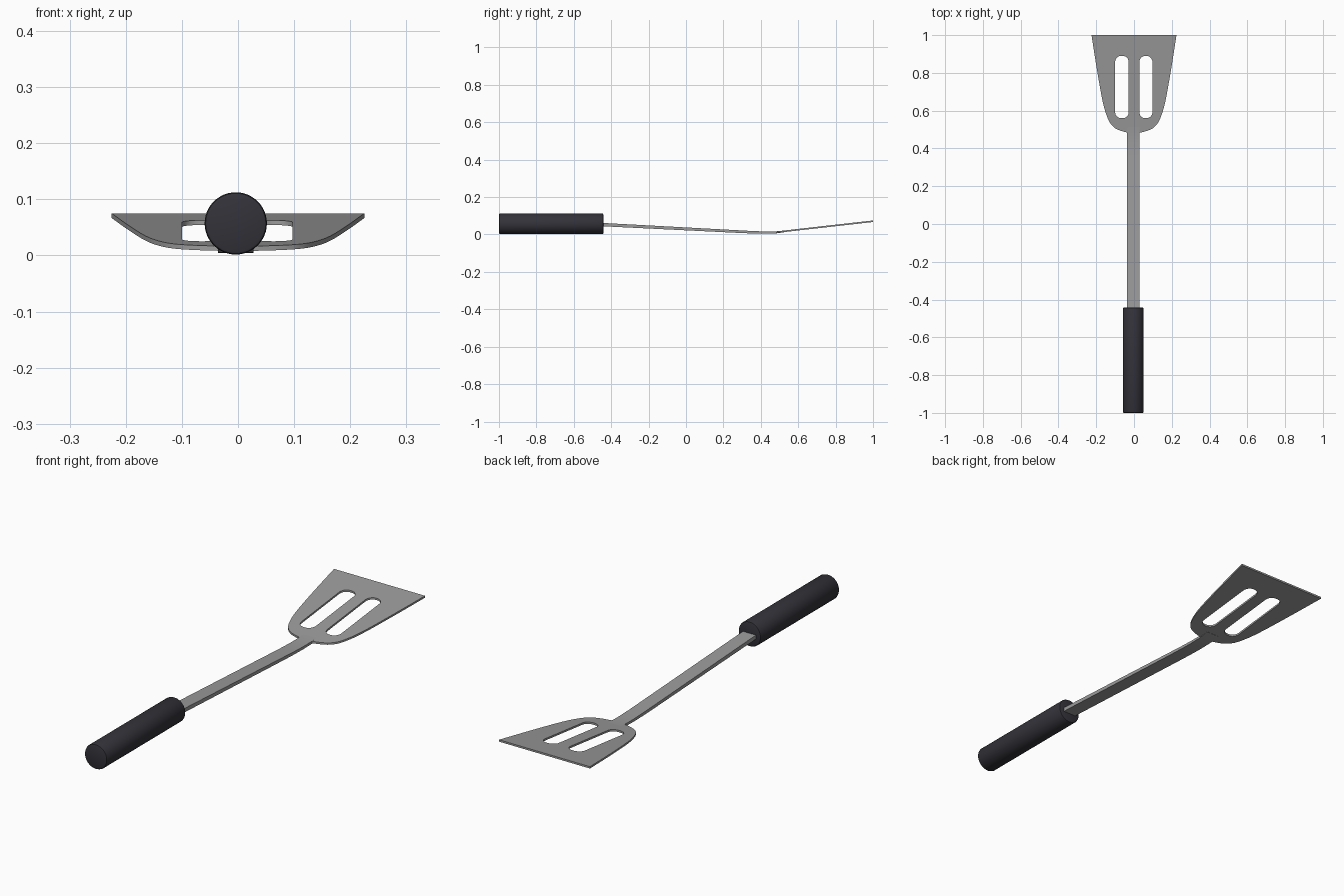
import bpy, bmesh, math

if "Cube" in bpy.data.objects:
    bpy.data.objects.remove(bpy.data.objects["Cube"])


def material(name, rgb):
    m = bpy.data.materials.new(name)
    m.diffuse_color = (*rgb, 1)
    m.use_nodes = True
    m.node_tree.nodes["Principled BSDF"].inputs["Base Color"].default_value = m.diffuse_color
    return m


steel = material("steel grey", (0.33, 0.33, 0.335))
grip = material("charcoal grip", (0.033, 0.032, 0.041))


def add_object(name, mesh, mat, angle=35):
    ob = bpy.data.objects.new(name, mesh)
    bpy.context.collection.objects.link(ob)
    mesh.materials.clear()
    mesh.materials.append(mat)
    bpy.ops.object.select_all(action='DESELECT')
    ob.select_set(True)
    bpy.context.view_layer.objects.active = ob
    bpy.ops.object.shade_smooth_by_angle(angle=math.radians(angle))
    return ob


def slot(cx, cy, w, h, r, n=6):
    # rounded rectangle outline
    pts = []
    for k, (sx, sy) in enumerate([(1, 1), (-1, 1), (-1, -1), (1, -1)]):
        for i in range(n + 1):
            a = math.pi / 2 * (k + i / n)
            pts.append((cx + sx * (w / 2 - r) + r * math.cos(a),
                        cy + sy * (h / 2 - r) + r * math.sin(a)))
    return pts


def smooth(p, n=4):
    # Catmull-Rom through the half outline
    out = []
    q = [p[0]] + p + [p[-1]]
    for i in range(1, len(q) - 2):
        a, b, c, d = q[i - 1:i + 3]
        for j in range(n):
            t = j / n
            out.append(tuple(0.5 * (2 * b[k] + (c[k] - a[k]) * t
                       + (2 * a[k] - 5 * b[k] + 4 * c[k] - d[k]) * t * t
                       + (3 * b[k] - a[k] - 3 * c[k] + d[k]) * t ** 3) for k in (0, 1)))
    return out + [p[-1]]


# Slotted blade: filled outline with two holes, tilted upward to the tip
half = smooth([(0.225, 1.0), (0.195, 0.81), (0.165, 0.645), (0.14, 0.562),
               (0.115, 0.52), (0.08, 0.497), (0.03, 0.483)])
outline = half + [(-x, y) for x, y in reversed(half)]
curve = bpy.data.curves.new("blade_outline", 'CURVE')
curve.dimensions = '2D'
curve.fill_mode = 'BOTH'
curve.extrude = 0.0042
for pts in (outline, slot(-0.064, 0.725, 0.072, 0.33, 0.032),
            slot(0.063, 0.725, 0.069, 0.33, 0.032)):
    s = curve.splines.new('POLY')
    s.points.add(len(pts) - 1)
    for p, (x, y) in zip(s.points, pts):
        p.co = (x, y, 0, 1)
    s.use_cyclic_u = True
temp = bpy.data.objects.new("blade_outline", curve)
bpy.context.collection.objects.link(temp)
bpy.context.view_layer.update()
mesh = bpy.data.meshes.new_from_object(
    temp.evaluated_get(bpy.context.evaluated_depsgraph_get()))
bpy.data.objects.remove(temp)
bm = bmesh.new()
bm.from_mesh(mesh)
bmesh.ops.remove_doubles(bm, verts=bm.verts, dist=0.0001)
for v in bm.verts:
    v.co.z += 0.012 + (v.co.y - 0.48) * 0.113
bmesh.ops.recalc_face_normals(bm, faces=bm.faces)
bm.to_mesh(mesh)
bm.free()
add_object("slotted_blade", mesh, steel)

# Flat shaft: rectangular section swept along a gently bent path (y, z, half thickness)
path = [(-0.47, 0.054, 0.009), (0.30, 0.0145, 0.007), (0.36, 0.0118, 0.0065),
        (0.42, 0.0102, 0.006), (0.48, 0.0110, 0.0055), (0.53, 0.0172, 0.0045)]
bm = bmesh.new()
rings = [[bm.verts.new((-0.004 + sx * 0.032, y, z + sz * t))
          for sx, sz in ((-1, -1), (1, -1), (1, 1), (-1, 1))] for y, z, t in path]
for a, b in zip(rings, rings[1:]):
    for i in range(4):
        bm.faces.new((a[i], a[(i + 1) % 4], b[(i + 1) % 4], b[i]))
bm.faces.new(rings[0])
bm.faces.new(rings[-1])
bmesh.ops.recalc_face_normals(bm, faces=bm.faces)
mesh = bpy.data.meshes.new("shaft")
bm.to_mesh(mesh)
bm.free()
add_object("shaft", mesh, steel)

# Round handle grip with softened rims
R, y0, y1, b = 0.0555, -1.0, -0.442, 0.006
profile = [(y0, R - b), (y0 + 0.3 * b, R - 0.3 * b), (y0 + b, R),
           (y1 - b, R), (y1 - 0.3 * b, R - 0.3 * b), (y1, R - b)]
N = 48
bm = bmesh.new()
rings = [[bm.verts.new((-0.004 + r * math.cos(2 * math.pi * i / N), y,
                        0.057 + r * math.sin(2 * math.pi * i / N)))
          for i in range(N)] for y, r in profile]
for a, c in zip(rings, rings[1:]):
    for i in range(N):
        bm.faces.new((a[i], a[(i + 1) % N], c[(i + 1) % N], c[i]))
bm.faces.new(rings[0])
bm.faces.new(rings[-1])
bmesh.ops.recalc_face_normals(bm, faces=bm.faces)
mesh = bpy.data.meshes.new("handle_grip")
bm.to_mesh(mesh)
bm.free()
add_object("handle_grip", mesh, grip)
